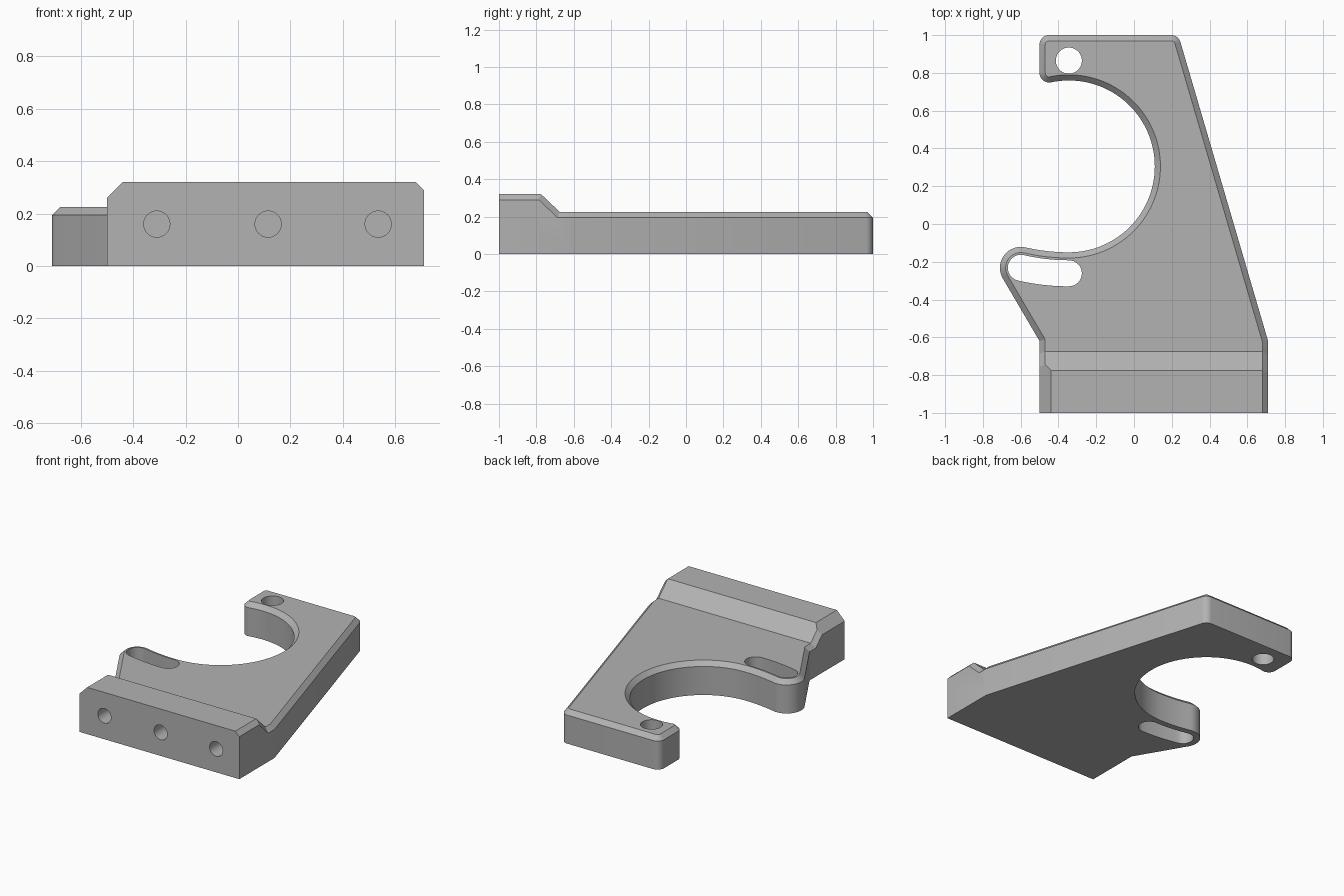
import bpy, bmesh
from math import sin, cos, pi, radians, atan2, acos, hypot, tan

if "Cube" in bpy.data.objects:
    bpy.data.objects.remove(bpy.data.objects["Cube"])

PLATE_Z, BLOCK_Z, CHAMFER = 0.225, 0.32, 0.03
BORE, BORE_R = (-0.345, 0.305), 0.455
PIVOT, PIVOT_R = (-0.345, 0.865), 0.069
SLOT_ARC, SLOT_SWEEP = 1.126, 0.2275
LUG_R = SLOT_ARC - (PIVOT[1] - BORE[1] + BORE_R)


def arc(c, r, a0, a1, n):
    return [(c[0] + r * cos(a0 + (a1 - a0) * i / n),
             c[1] + r * sin(a0 + (a1 - a0) * i / n)) for i in range(n + 1)]


def prism(name, pts, place, d0, d1):
    """Extrude a 2D outline between depths d0 and d1; place maps (u, v, d) to xyz."""
    bm = bmesh.new()
    a = [bm.verts.new(place(u, v, d0)) for u, v in pts]
    b = [bm.verts.new(place(u, v, d1)) for u, v in pts]
    n = len(pts)
    bm.faces.new(a[::-1])
    bm.faces.new(b)
    for i in range(n):
        j = (i + 1) % n
        bm.faces.new((a[i], a[j], b[j], b[i]))
    bmesh.ops.recalc_face_normals(bm, faces=bm.faces)
    return finish(name, bm)


def finish(name, bm):
    me = bpy.data.meshes.new(name)
    bm.to_mesh(me)
    bm.free()
    ob = bpy.data.objects.new(name, me)
    bpy.context.collection.objects.link(ob)
    return ob


# Plan outline, counter-clockwise from the front left corner
lug = (PIVOT[0] - SLOT_ARC * sin(SLOT_SWEEP), PIVOT[1] - SLOT_ARC * cos(SLOT_SWEEP))
waist = (-0.5, -0.62)
dx, dy = waist[0] - lug[0], waist[1] - lug[1]
lug_end = atan2(dy, dx) - acos(LUG_R / hypot(dx, dy)) + 2 * pi
r = 0.05
edge_a = atan2(0.235 - 0.71, 1.62) * -1               # lean of the right edge
tr = (0.235 - r * tan(pi / 4 - edge_a / 2), 1 - r)
hook_dy = (( BORE_R + r) ** 2 - (-0.45 - BORE[0]) ** 2) ** 0.5
hook = (-0.45, BORE[1] + hook_dy)
hook_a = atan2(hook_dy, -0.45 - BORE[0])
outline = [(-0.5, -1), (0.71, -1), (0.71, -0.775), (0.71, -0.675), (0.71, -0.62)]
outline += arc(tr, r, edge_a, pi / 2, 8)
outline += arc((-0.45, 1 - r), r, pi / 2, pi, 8)
outline += arc(hook, r, pi, hook_a + pi, 9)
outline += arc(BORE, BORE_R, hook_a, -pi / 2, 64)[1:]
outline += arc(PIVOT, SLOT_ARC - LUG_R, -pi / 2, -pi / 2 - SLOT_SWEEP, 8)[1:]
outline += arc(lug, LUG_R, pi / 2 - SLOT_SWEEP, lug_end, 16)[1:]
outline += [waist, (-0.5, -0.675), (-0.5, -0.775)]

# Bracket body: plate with a raised front block and a ramp between them
bm = bmesh.new()
low = [bm.verts.new((x, y, 0)) for x, y in outline]
top = [bm.verts.new((x, y, BLOCK_Z if y < -0.7 else PLATE_Z)) for x, y in outline]
n = len(outline)
bm.faces.new(low[::-1])
bm.faces.new((top[0], top[1], top[2], top[n - 1]))
bm.faces.new((top[2], top[3], top[n - 2], top[n - 1]))
bm.faces.new(top[3:n - 1])
for i in range(n):
    j = (i + 1) % n
    bm.faces.new((low[i], low[j], top[j], top[i]))
seams = [bm.edges.get((low[i], top[i])) for i in (2, 3, n - 2, n - 1)]
bmesh.ops.dissolve_edges(bm, edges=seams, use_verts=True)

# Chamfer round the whole top rim except the front edge
rim = [bm.edges.get((top[i], top[(i + 1) % n])) for i in range(n) if i != 0]
bmesh.ops.bevel(bm, geom=rim, offset=CHAMFER, offset_type='OFFSET', segments=1,
                profile=0.5, affect='EDGES', clamp_overlap=False)
bmesh.ops.recalc_face_normals(bm, faces=bm.faces)
bracket = finish("mounting_bracket", bm)

# Cutters: pivot hole, curved slot, front screw holes, larger left chamfer
up = lambda u, v, d: (u, v, d)
along_y = lambda u, v, d: (u, d, v)
cutters = [prism("pivot_hole_cutter", arc(PIVOT, PIVOT_R, 0, 2 * pi, 40)[:-1], up, -0.1, 0.5)]
a0, a1 = -pi / 2 - SLOT_SWEEP, -pi / 2
slot = arc(PIVOT, SLOT_ARC + PIVOT_R, a0, a1, 12)
slot += arc((PIVOT[0], PIVOT[1] - SLOT_ARC), PIVOT_R, a1, a1 + pi, 16)[1:]
slot += arc(PIVOT, SLOT_ARC - PIVOT_R, a1, a0, 12)[1:]
slot += arc(lug, PIVOT_R, a0 + pi, a0 + 2 * pi, 16)[1:-1]
cutters.append(prism("slot_cutter", slot, up, -0.1, 0.5))
for x in (-0.31, 0.115, 0.535):
    cutters.append(prism("screw_hole_cutter", arc((x, 0.16), 0.05, 0, 2 * pi, 32)[:-1],
                         along_y, -1.1, -0.7))
cutters.append(prism("corner_cutter", [(-0.55, 0.21), (-0.4, 0.36), (-0.55, 0.36)],
                     along_y, -1.1, -0.65))

bpy.context.view_layer.objects.active = bracket
bracket.select_set(True)
for c in cutters:
    c.hide_render = True
    m = bracket.modifiers.new("cut", 'BOOLEAN')
    m.operation, m.solver, m.object = 'DIFFERENCE', 'EXACT', c
    bpy.ops.object.modifier_apply(modifier=m.name)
    bpy.data.objects.remove(c)

# Single grey metal
grey = bpy.data.materials.new("grey_metal")
grey.diffuse_color = (0.45, 0.45, 0.45, 1)
grey.use_nodes = True
grey.node_tree.nodes["Principled BSDF"].inputs["Base Color"].default_value = grey.diffuse_color
bracket.data.materials.clear()
bracket.data.materials.append(grey)
bpy.ops.object.shade_smooth_by_angle(angle=radians(20))
